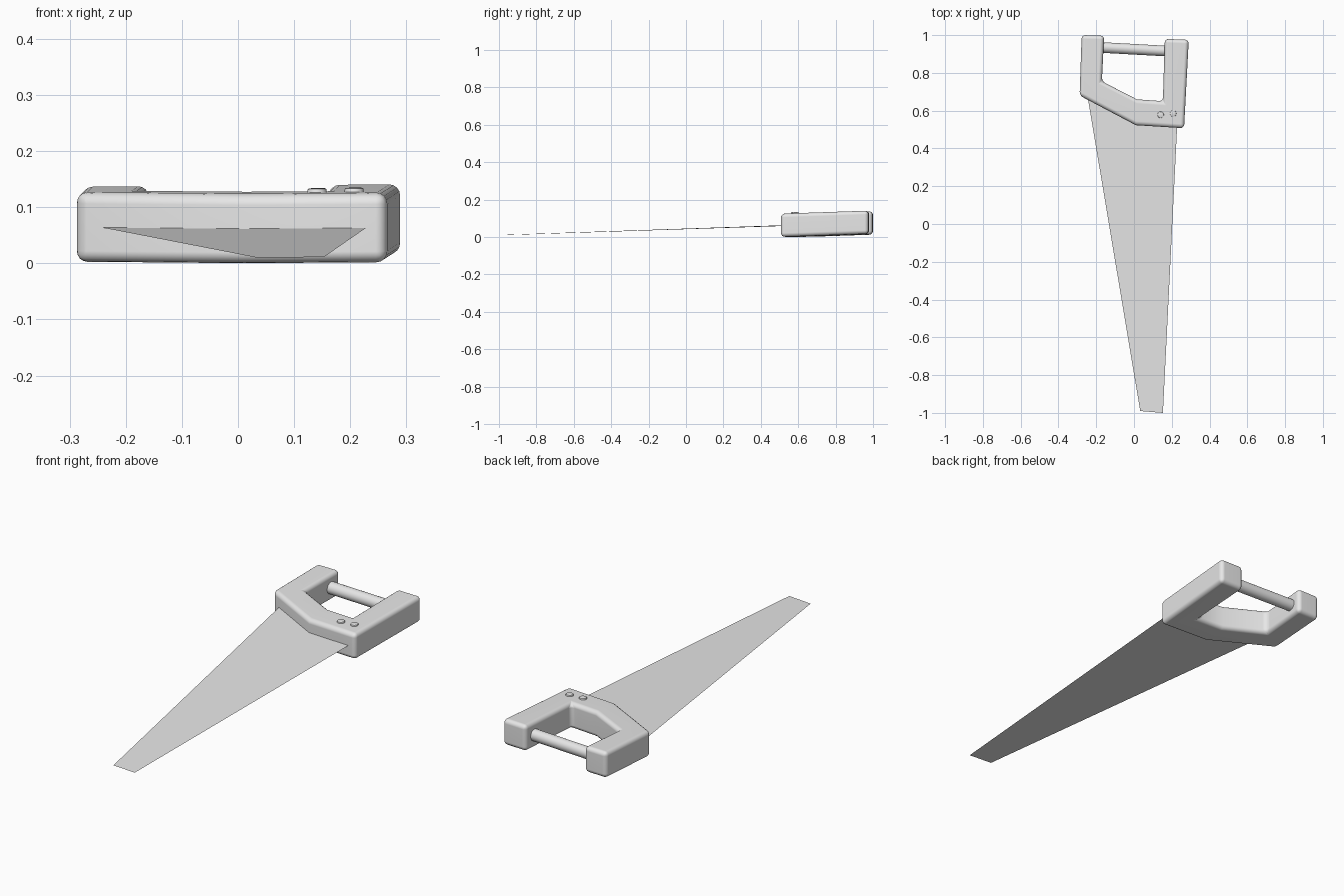
import bpy, bmesh, math
from mathutils import Matrix, Vector

cube = bpy.data.objects.get("Cube")
if cube:
    bpy.data.objects.remove(cube, do_unlink=True)

grey = bpy.data.materials.new("plain grey")
grey.use_nodes = True
colour = (0.8, 0.8, 0.8, 1)
grey.diffuse_color = colour
grey.node_tree.nodes["Principled BSDF"].inputs["Base Color"].default_value = colour

HALF = 0.062  # half the handle thickness


def mid(x, y):
    """Height of the gently tilted middle plane of the saw."""
    return 0.063 + 0.034 * (y - 0.51) + 0.009 * (x - 0.23)


def finish(name, bm, smooth=True):
    for v in bm.verts:
        v.co.z += mid(v.co.x, v.co.y)
    mesh = bpy.data.meshes.new(name)
    bm.to_mesh(mesh)
    bm.free()
    mesh.materials.append(grey)
    obj = bpy.data.objects.new(name, mesh)
    bpy.context.collection.objects.link(obj)
    if smooth:
        bpy.ops.object.select_all(action='DESELECT')
        obj.select_set(True)
        bpy.context.view_layer.objects.active = obj
        bpy.ops.object.shade_smooth_by_angle(angle=math.radians(40))
    return obj


# Handle: paired outer and inner outline points joined into a thick bent bar
outer = [(-0.277, 1.0), (-0.288, 0.68), (0.01, 0.523), (0.265, 0.507), (0.29, 0.975)]
inner = [(-0.158, 0.997), (-0.17, 0.755), (0.015, 0.66), (0.153, 0.65), (0.163, 0.98)]
bm = bmesh.new()
top_faces = []
o = [bm.verts.new((x, y, -HALF)) for x, y in outer]
i = [bm.verts.new((x, y, -HALF)) for x, y in inner]
for k in range(len(outer) - 1):
    top_faces.append(bm.faces.new((o[k], o[k + 1], i[k + 1], i[k])))
ext = bmesh.ops.extrude_face_region(bm, geom=top_faces)
bmesh.ops.translate(bm, vec=(0, 0, 2 * HALF),
                    verts=[g for g in ext["geom"] if isinstance(g, bmesh.types.BMVert)])
bmesh.ops.recalc_face_normals(bm, faces=bm.faces)
handle = finish("handle", bm, smooth=False)
bevel = handle.modifiers.new("rounded edges", 'BEVEL')
bevel.width = 0.02
bevel.segments = 4
bevel.limit_method = 'ANGLE'
bevel.angle_limit = math.radians(40)
for p in handle.data.polygons:
    p.use_smooth = True
normals = handle.modifiers.new("flat faces", 'WEIGHTED_NORMAL')
normals.keep_sharp = True

# Blade: one thin tapering sheet running into the handle
bm = bmesh.new()
outline = [(0.033, -0.99), (0.153, -1.0), (0.229, 0.53), (0.01, 0.56), (-0.25, 0.70)]
bm.faces.new([bm.verts.new((x, y, 0)) for x, y in outline])
finish("blade", bm, smooth=False)

# Grip rod between the two arms
start, end = Vector((-0.2, 0.936, 0)), Vector((0.2, 0.914, 0))
axis = end - start
turn = axis.to_track_quat('Z', 'Y').to_matrix().to_4x4()
bm = bmesh.new()
bmesh.ops.create_cone(bm, cap_ends=True, segments=32, radius1=0.028, radius2=0.028,
                      depth=axis.length, matrix=Matrix.Translation((start + end) / 2) @ turn)
finish("grip_rod", bm)

# Rivets on the upper face
for side, x, y in (("right", 0.141, 0.578), ("left", 0.207, 0.585)):
    bm = bmesh.new()
    bmesh.ops.create_cone(bm, cap_ends=True, segments=24, radius1=0.017, radius2=0.017,
                          depth=0.02, matrix=Matrix.Translation((x, y, HALF - 0.003)))
    rim = [e for e in bm.edges if all(v.co.z > HALF for v in e.verts)]
    bmesh.ops.bevel(bm, geom=rim, offset=0.003, segments=2, affect='EDGES', profile=0.5)
    finish(side + "_rivet", bm)
